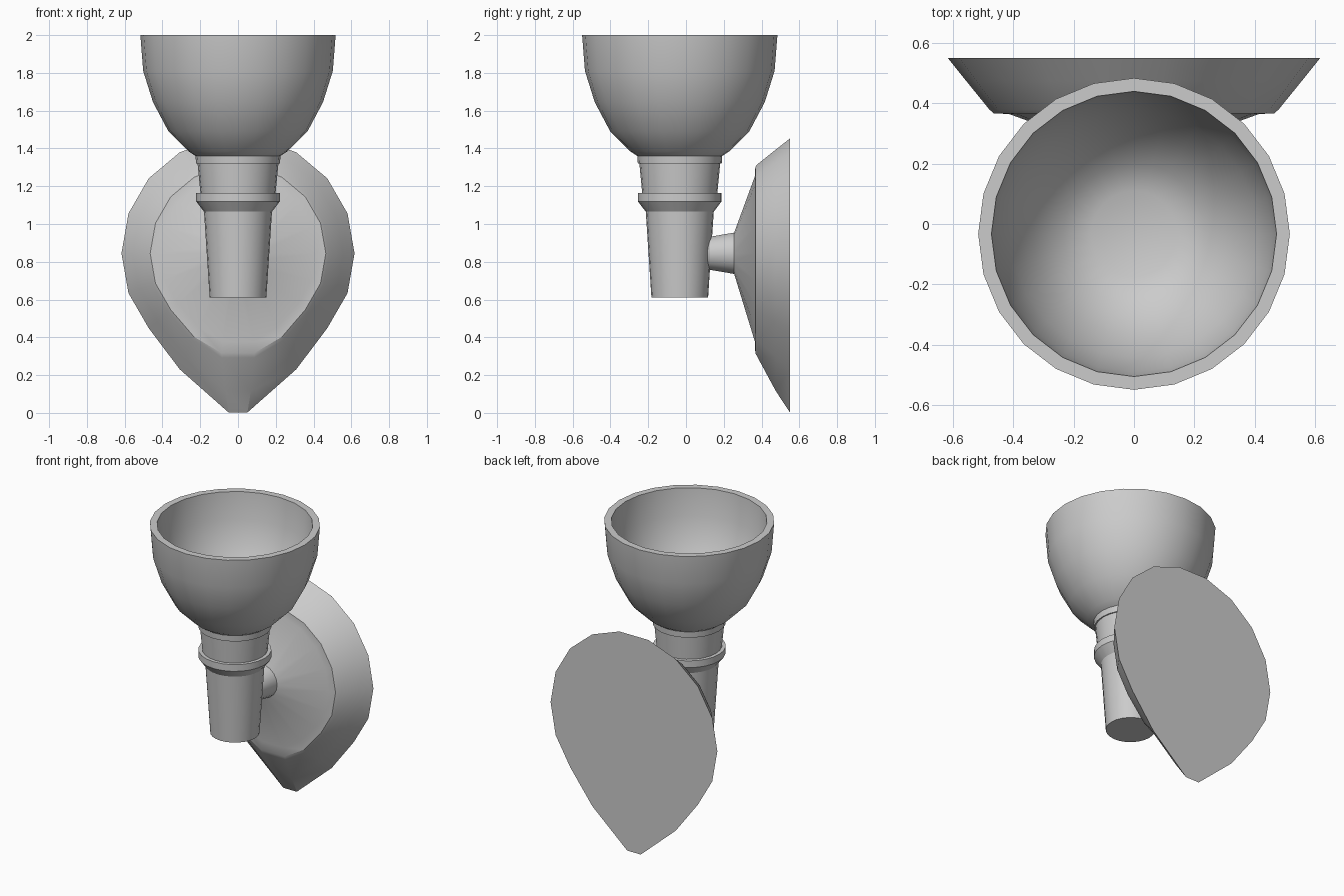
import bpy, bmesh
from math import sin, cos, radians, pi

if "Cube" in bpy.data.objects:
    bpy.data.objects.remove(bpy.data.objects["Cube"])

AXIS_Y = -0.033   # vertical axis of shade and stem
PLATE_Z = 0.845   # height of the arm and plate centre


def loft(name, rings, angle=28):
    """Skin a list of equal-length point rings and cap both ends."""
    bm = bmesh.new()
    loops = [[bm.verts.new(p) for p in ring] for ring in rings]
    n = len(loops[0])
    for a, b in zip(loops, loops[1:]):
        for i in range(n):
            j = (i + 1) % n
            bm.faces.new((a[i], a[j], b[j], b[i]))
    bm.faces.new(loops[0])
    bm.faces.new(loops[-1])
    bmesh.ops.recalc_face_normals(bm, faces=bm.faces)
    mesh = bpy.data.meshes.new(name)
    bm.to_mesh(mesh)
    bm.free()
    obj = bpy.data.objects.new(name, mesh)
    bpy.context.collection.objects.link(obj)
    bpy.ops.object.select_all(action='DESELECT')
    obj.select_set(True)
    bpy.context.view_layer.objects.active = obj
    bpy.ops.object.shade_smooth_by_angle(angle=radians(angle))
    return obj


def turned(name, profile, sides=24):
    """Revolve (radius, z) points about the lamp axis."""
    return loft(name, [[(r * cos(2 * pi * i / sides),
                         AXIS_Y + r * sin(2 * pi * i / sides), z)
                        for i in range(sides)] for r, z in profile])


def plate_ring(y, r, drop60=0, drop80=0, x80=None):
    """18-sided ring facing the wall, its lowest points pulled to a tip."""
    pts = []
    for k in range(18):
        a = k * 20
        x, z = r * cos(radians(a)), PLATE_Z + r * sin(radians(a))
        if a in (240, 300):
            z -= drop60
        if a in (260, 280):
            z -= drop80
            if x80 is not None:
                x = x80 if x > 0 else -x80
        pts.append((x, y, z))
    return pts


# Bowl shade: outer wall, flat rim, inner wall, inner floor
turned("bowl_shade", [
    (0.215, 1.355), (0.228, 1.362), (0.262, 1.385), (0.368, 1.49),
    (0.450, 1.645), (0.502, 1.81), (0.517, 2.0),
    (0.473, 2.0), (0.458, 1.82), (0.410, 1.67), (0.335, 1.53),
    (0.235, 1.425), (0.143, 1.385)])

# Stem with collar and moulded ring
turned("stem", [
    (0.150, 0.61), (0.180, 1.065), (0.222, 1.12), (0.222, 1.165),
    (0.199, 1.165), (0.214, 1.32), (0.222, 1.32), (0.225, 1.36)])

# Wall plate with flared arm
loft("wall_plate_and_arm", [
    plate_ring(0.105, 0.045),
    plate_ring(0.112, 0.075),
    plate_ring(0.128, 0.089),
    plate_ring(0.255, 0.111),
    plate_ring(0.365, 0.415, 0.03, 0.06, 0.08),
    plate_ring(0.367, 0.465, 0.04, 0.07, 0.088),
    plate_ring(0.380, 0.480, 0.043, 0.08, 0.086),
    plate_ring(0.475, 0.557, 0.063, 0.18, 0.068),
    plate_ring(0.550, 0.617, 0.08, 0.235, 0.05)])
